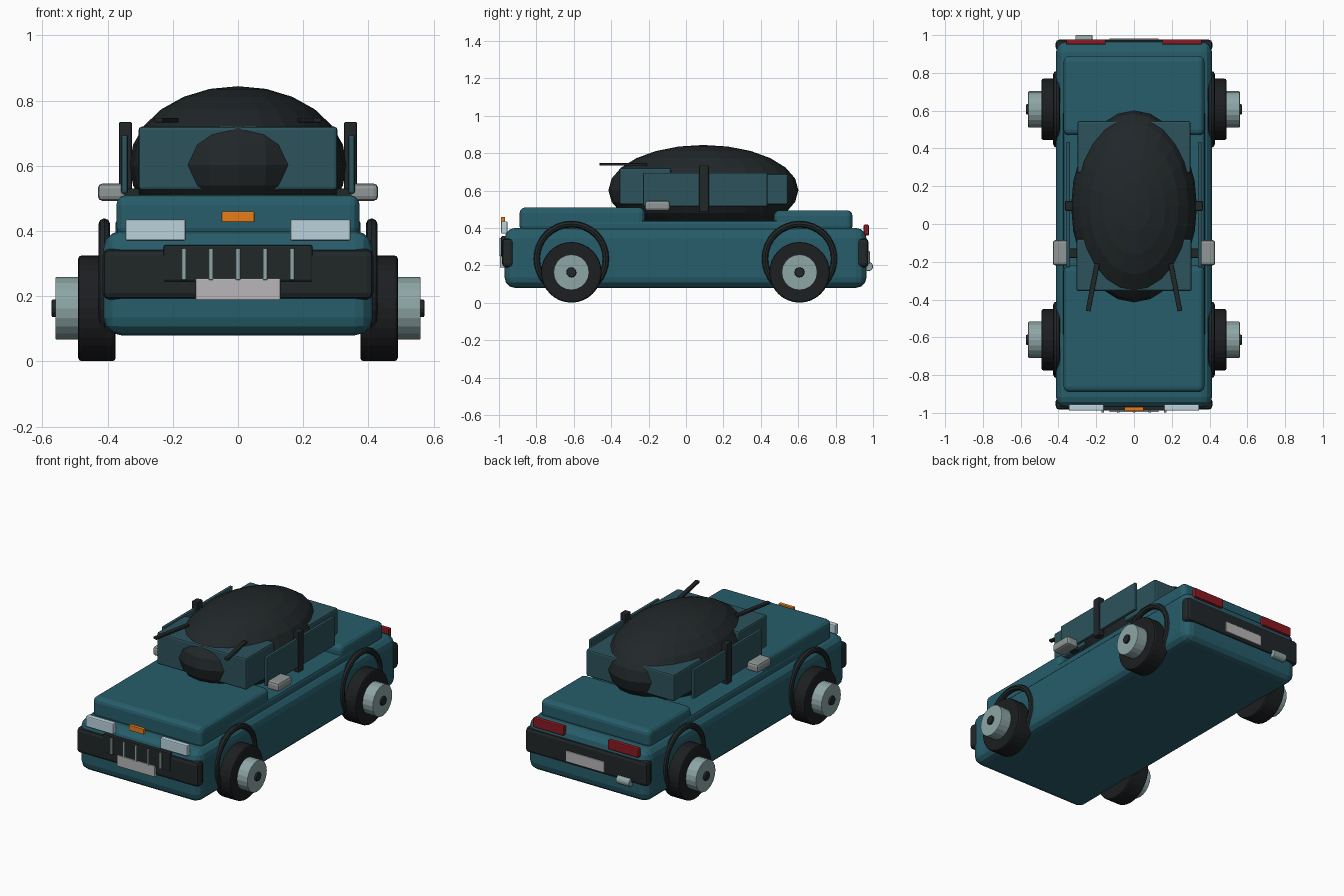
import bpy, math
from mathutils import Vector

if "Cube" in bpy.data.objects:
    bpy.data.objects.remove(bpy.data.objects["Cube"])


def mat(name, r, g, b):
    m = bpy.data.materials.new(name)
    m.diffuse_color = (r, g, b, 1)
    m.use_nodes = True
    m.node_tree.nodes["Principled BSDF"].inputs["Base Color"].default_value = m.diffuse_color
    return m


TEAL = mat("teal_paint", 0.02, 0.11, 0.145)
GLASS = mat("dark_glass", 0.025, 0.085, 0.105)
BLACK = mat("black_trim", 0.015, 0.02, 0.022)
RUBBER = mat("rubber", 0.012, 0.013, 0.015)
METAL = mat("metal", 0.27, 0.38, 0.38)
SILVER = mat("silver", 0.28, 0.31, 0.31)
PLATE = mat("plate", 0.48, 0.47, 0.48)
LAMP = mat("lamp", 0.5, 0.65, 0.72)
RED = mat("red", 0.25, 0.01, 0.015)
ORANGE = mat("orange", 0.8, 0.2, 0.01)


def finish(ob, name, material, bevel=0, segments=2):
    ob.name = name
    ob.data.materials.append(material)
    if bevel:
        m = ob.modifiers.new("bevel", 'BEVEL')
        m.width, m.segments = bevel, segments
        m.limit_method = 'ANGLE'
    return ob


def box(name, x, y, z, material, bevel=0.006, segments=2):
    """Box from (min, max) ranges on each axis."""
    lo, hi = Vector((x[0], y[0], z[0])), Vector((x[1], y[1], z[1]))
    bpy.ops.mesh.primitive_cube_add(size=1, location=(lo + hi) / 2)
    ob = bpy.context.object
    ob.scale = hi - lo
    bpy.ops.object.transform_apply(location=False, rotation=False, scale=True)
    return finish(ob, name, material, bevel, segments)


def cyl_x(name, x, y, z, r, material, sides=24, bevel=0.0):
    """Cylinder lying along x between the two x values."""
    bpy.ops.mesh.primitive_cylinder_add(
        vertices=sides, radius=r, depth=abs(x[1] - x[0]),
        location=((x[0] + x[1]) / 2, y, z), rotation=(0, math.pi / 2, 0))
    return finish(bpy.context.object, name, material, bevel)


def span(s, a, b):
    """Range a..b on side s, in ascending order."""
    return tuple(sorted((s * a, s * b)))


# Bodywork
box("lower_body", (-0.413, 0.413), (-0.97, 0.965), (0.08, 0.40), TEAL, 0.055, 3)
box("shoulder", (-0.375, 0.375), (-0.60, 0.60), (0.37, 0.44), TEAL, 0.015)
box("hood", (-0.373, 0.373), (-0.89, -0.22), (0.38, 0.51), TEAL, 0.03, 3)
box("trunk", (-0.373, 0.373), (0.47, 0.89), (0.38, 0.495), TEAL, 0.03, 3)

# Cabin dome and glass blocks
bpy.ops.mesh.primitive_uv_sphere_add(segments=24, ring_count=12, radius=1,
                                     location=(0, 0.093, 0.602))
dome = bpy.context.object
dome.scale = (0.333, 0.508, 0.242)
finish(dome, "cabin_dome", BLACK)
box("windshield", (-0.305, 0.305), (-0.355, -0.08), (0.525, 0.72), GLASS, 0.01)
box("rear_window", (-0.30, 0.30), (0.27, 0.545), (0.525, 0.69), GLASS, 0.01)

for s, side in ((-1, "left"), (1, "right")):
    # Side glass, pillar and mirror
    box(side + "_front_window", span(s, 0.338, 0.358), (-0.23, 0.085), (0.515, 0.695), GLASS)
    box(side + "_rear_window", span(s, 0.338, 0.358), (0.105, 0.435), (0.515, 0.695), GLASS)
    box(side + "_pillar", span(s, 0.325, 0.365), (0.07, 0.122), (0.485, 0.735), BLACK)
    box(side + "_mirror", span(s, 0.345, 0.43), (-0.22, -0.085), (0.492, 0.546), SILVER, 0.015)
    box(side + "_mirror_arm", span(s, 0.30, 0.36), (-0.18, -0.13), (0.505, 0.53), BLACK)

    # Wiper, running forward and outward
    a, b = Vector((s * 0.195, -0.21, 0.74)), Vector((s * 0.243, -0.46, 0.74))
    w = box(side + "_wiper", (-0.013, 0.013), (-0.128, 0.128), (-0.007, 0.007), BLACK, 0.003)
    w.location = (a + b) / 2
    w.rotation_euler.z = s * math.atan2(0.048, 0.25)

    # Headlight and tail light
    box(side + "_headlight", span(s, 0.16, 0.345), (-0.988, -0.955), (0.37, 0.436), LAMP)
    box(side + "_tail_light", span(s, 0.15, 0.36), (0.95, 0.978), (0.36, 0.418), RED)

    # Wheels with hubs, caps and arch rings
    for y, end in ((-0.613, "front"), (0.607, "rear")):
        n = f"{side}_{end}_"
        cyl_x(n + "tyre", span(s, 0.375, 0.49), y, 0.163, 0.162, RUBBER, 32, 0.01)
        cyl_x(n + "hub", span(s, 0.40, 0.56), y, 0.163, 0.096, METAL, 20, 0.004)
        cyl_x(n + "hub_cap", span(s, 0.55, 0.572), y, 0.163, 0.027, BLACK, 12, 0.005)
        bpy.ops.mesh.primitive_torus_add(
            major_segments=32, minor_segments=8, major_radius=0.185, minor_radius=0.018,
            location=(s * 0.41, y, 0.236), rotation=(0, math.pi / 2, 0))
        finish(bpy.context.object, n + "arch", BLACK)

# Bumpers
box("front_bumper", (-0.415, 0.415), (-0.983, -0.92), (0.19, 0.345), BLACK, 0.02)
box("rear_bumper", (-0.415, 0.415), (0.915, 0.976), (0.19, 0.345), BLACK, 0.02)

# Grille with bars
box("grille", (-0.228, 0.228), (-0.988, -0.95), (0.245, 0.357), BLACK)
for i in range(5):
    x = (i - 2) * 0.083
    box(f"grille_bar_{i + 1}", (x - 0.007, x + 0.007), (-0.997, -0.975), (0.25, 0.347),
        METAL, 0.002)

# Plates, badge lamp and exhaust
box("front_plate", (-0.13, 0.13), (-0.995, -0.97), (0.188, 0.255), PLATE, 0.003)
box("rear_plate", (-0.13, 0.13), (0.96, 0.983), (0.21, 0.277), PLATE, 0.003)
box("hood_lamp", (-0.05, 0.05), (-0.99, -0.968), (0.427, 0.46), ORANGE, 0.003)
cyl_x("exhaust", (-0.31, -0.22), 0.975, 0.195, 0.025, METAL, 16, 0.004)
